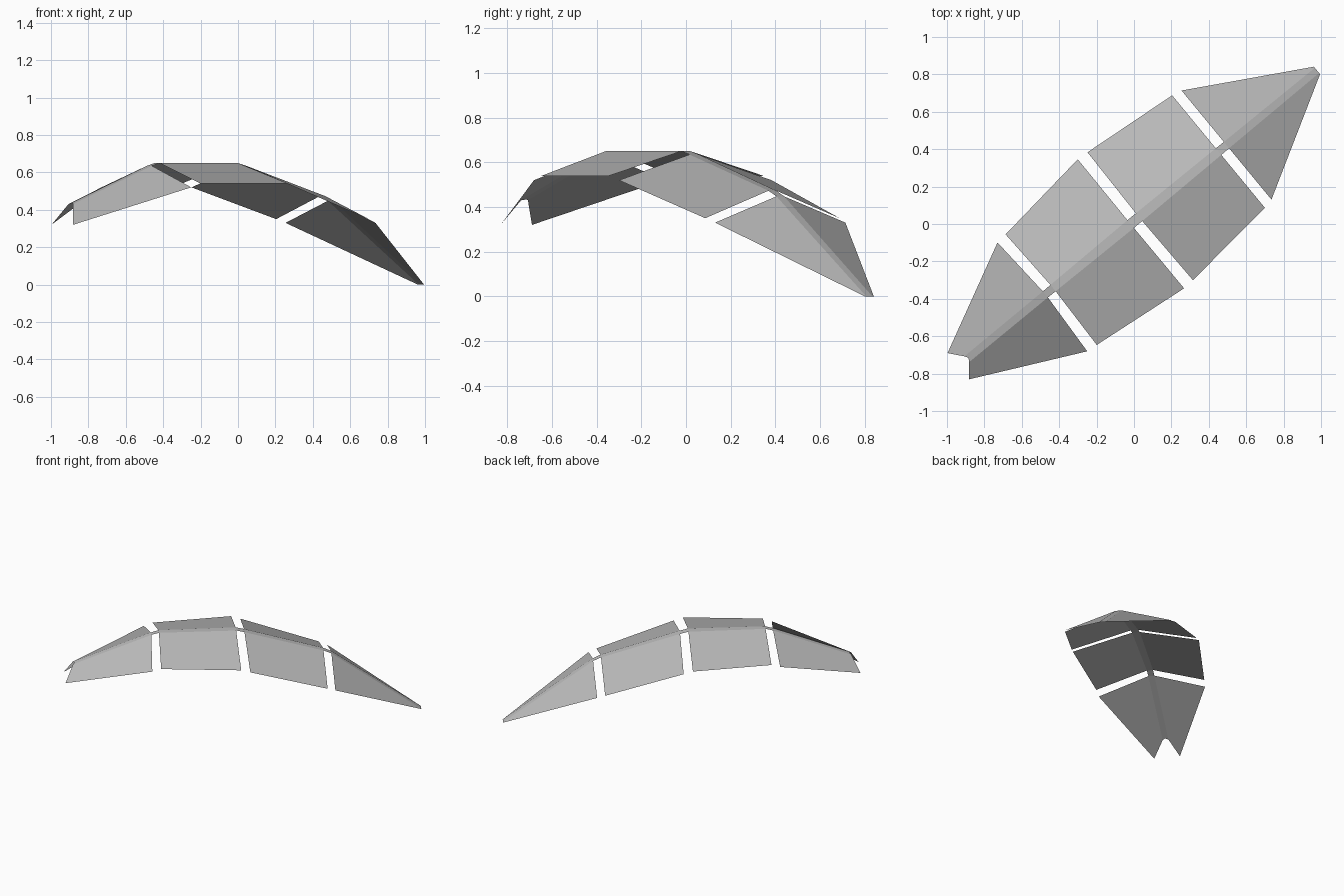
import bpy
import bmesh
from mathutils import Vector

if "Cube" in bpy.data.objects:
    bpy.data.objects.remove(bpy.data.objects["Cube"])

# One plain grey for the whole sheet
grey = bpy.data.materials.new("plain_grey")
grey.diffuse_color = (0.5, 0.5, 0.5, 1)
grey.use_nodes = True
grey.node_tree.nodes["Principled BSDF"].inputs["Base Color"].default_value = grey.diffuse_color

ALONG = Vector((0.7715, 0.6362, 0))
ACROSS = Vector((-0.6362, 0.7715, 0))
OFFSET = 0.011


def place(a, p, z):
    """Point from distance along the spine, distance across it, and height."""
    return ALONG * a + ACROSS * (p + OFFSET) + Vector((0, 0, z))


def sheet(name, faces):
    bm = bmesh.new()
    for pts in faces:
        face = bm.faces.new([bm.verts.new(place(*p)) for p in pts])
        face.normal_update()
        if face.normal.z < 0:
            face.normal_flip()
    bmesh.ops.remove_doubles(bm, verts=bm.verts, dist=0.0005)
    mesh = bpy.data.meshes.new(name)
    bm.to_mesh(mesh)
    bm.free()
    mesh.materials.append(grey)
    obj = bpy.data.objects.new(name, mesh)
    bpy.context.collection.objects.link(obj)


# Spine strip: along, half width, height
spine = [(-1.15, 0.02, 0.43), (-0.605, 0.021, 0.635), (-0.552, 0.022, 0.65),
         (-0.014, 0.027, 0.65), (0.044, 0.027, 0.635), (0.595, 0.023, 0.473),
         (0.65, 0.022, 0.448), (1.277, 0.018, 0.0)]
strip = []
for (a0, w0, z0), (a1, w1, z1) in zip(spine, spine[1:]):
    strip.append([(a0, -w0, z0), (a1, -w1, z1), (a1, w1, z1), (a0, w0, z0)])
# Rounded notch at the tail end of the strip
strip[0].append((-1.138, 0, 0.434))
sheet("spine_strip", strip)

# Sloping side panels: spine row index, then outer (along, half width, height)
panels = [
    ("tail_panel", 0, (-1.208, 0.091, 0.32), (-0.626, 0.377, 0.52)),
    ("rear_panel", 2, (-0.565, 0.383, 0.54), (-0.012, 0.447, 0.54)),
    ("fore_panel", 4, (0.052, 0.443, 0.52), (0.595, 0.390, 0.35)),
    ("tip_panel", 6, (0.650, 0.378, 0.33), (1.277, 0.026, 0.0)),
]
for name, row, outer_a, outer_b in panels:
    for side, s in (("left", 1), ("right", -1)):
        quad = [spine[row], spine[row + 1], outer_b, outer_a]
        sheet(side + "_" + name, [[(a, s * w, z) for a, w, z in quad]])
